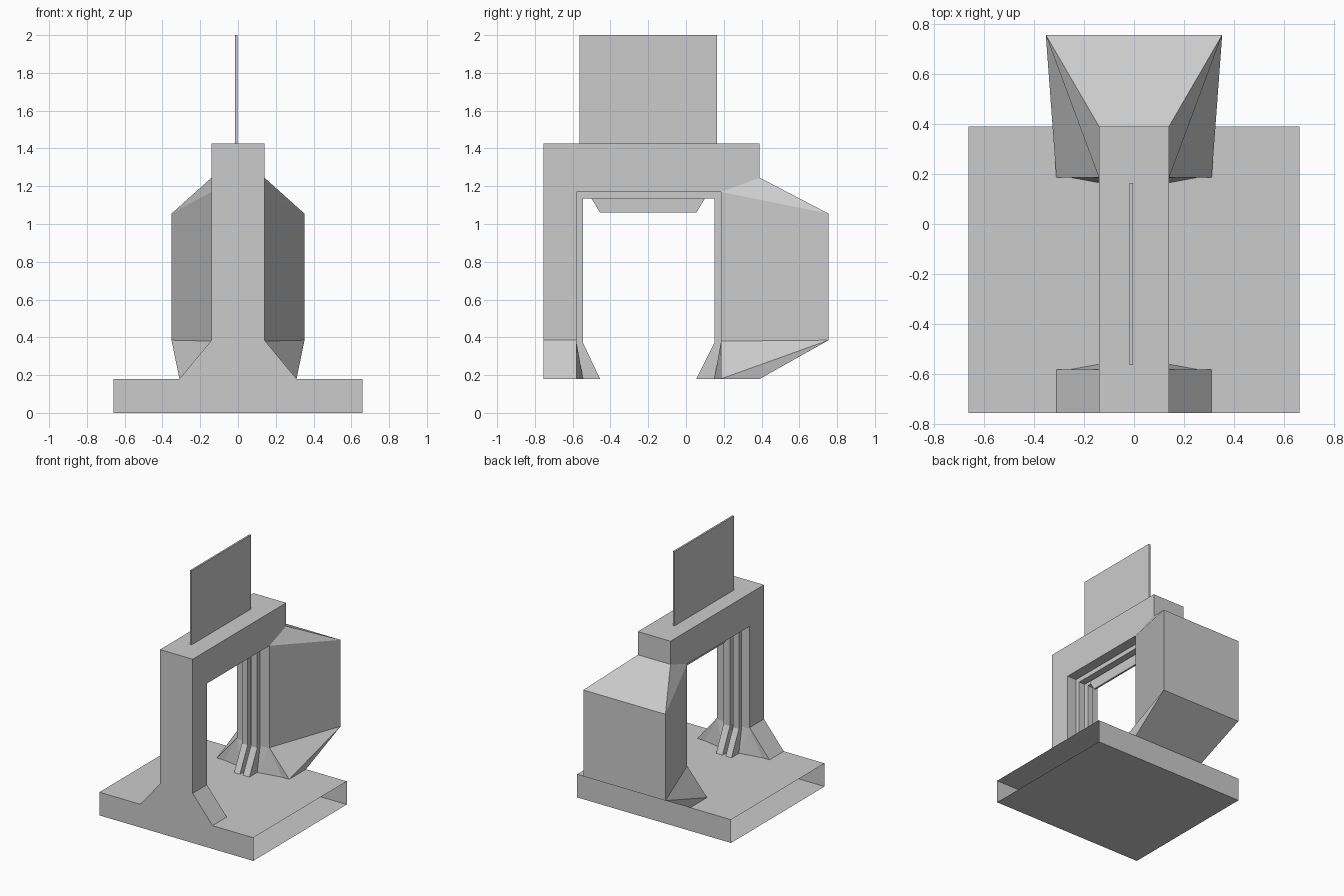
import bpy, bmesh, math

if "Cube" in bpy.data.objects:
    bpy.data.objects.remove(bpy.data.objects["Cube"])


def make(name, verts, faces):
    """Mesh object with consistent outward normals."""
    me = bpy.data.meshes.new(name)
    me.from_pydata(verts, [], faces)
    bm = bmesh.new()
    bm.from_mesh(me)
    bmesh.ops.recalc_face_normals(bm, faces=bm.faces)
    bm.to_mesh(me)
    bm.free()
    ob = bpy.data.objects.new(name, me)
    bpy.context.collection.objects.link(ob)
    return ob


def prism(name, profile, axis, lo, hi, caps=True):
    """Extrude a 2D profile along axis 'x' (profile is y,z) or 'y' (profile is x,z)."""
    n = len(profile)
    verts = [(d, a, b) if axis == 'x' else (a, d, b) for d in (lo, hi) for a, b in profile]
    faces = [(i, (i + 1) % n, n + (i + 1) % n, n + i) for i in range(n)]
    if caps:
        faces += [tuple(range(n)), tuple(range(n, 2 * n))]
    return make(name, verts, faces)


def rect(a0, a1, b0, b1):
    return [(a0, b0), (a1, b0), (a1, b1), (a0, b1)]


Y0, Y1 = -0.755, 0.39          # front and back of base and lintel
IN0, IN1 = -0.58, 0.185        # inner faces of the two pillars
W, FOOT, BZ = 0.14, 0.31, 0.18  # pillar half width, flared half width, base height

# Base slab, open at the left and right ends
prism("base", rect(Y0, Y1, 0, BZ), 'x', -0.66, 0.66, caps=False)

# Front pillar with flared foot
prism("front_pillar", [(-FOOT, BZ), (FOOT, BZ), (W, 0.385), (W, 1.17), (-W, 1.17), (-W, 0.385)],
      'y', Y0, IN0)

# Lintel across the top
prism("lintel", rect(Y0, Y1, 1.17, 1.425), 'x', -W, W)

# Twin guide rails lining the opening, with splayed feet and a slot between them
rail = [(IN0, BZ), (-0.455, BZ), (-0.545, 0.37), (-0.545, 1.135), (0.15, 1.135), (0.15, 0.37),
        (0.055, BZ), (IN1, BZ), (IN1, 1.17), (IN0, 1.17)]
prism("guide_rail_left", rail, 'x', -0.072, -0.022)
prism("guide_rail_right", rail, 'x', 0.005, 0.06)

# Sliding gate plate with tapered lower end
prism("gate_plate", [(-0.455, 1.06), (0.055, 1.06), (0.163, 1.24), (0.163, 2.0),
                     (-0.563, 2.0), (-0.563, 1.24)], 'x', -0.017, -0.003)

# Shallow wedges at the inner foot of each pillar
for name, y, d in (("front_foot_wedge", IN0, 0.035), ("back_foot_wedge", IN1, -0.035)):
    make(name,
         [(-W, y, 0.375), (W, y, 0.375), (0.25, y, BZ), (0.06, y + d, BZ), (-0.06, y + d, BZ), (-0.25, y, BZ)],
         [(0, 1, 3, 4), (1, 2, 3), (0, 4, 5)])

# Rear pillar and its widening buttress: half the corners, mirrored in x
half = [(W, IN1, 1.17), (W, IN1, 0.38), (FOOT, IN1, BZ), (FOOT, Y1, BZ),
        (W, Y1, 1.245), (0.352, 0.755, 1.055), (0.352, 0.755, 0.385)]
n = len(half)
verts = half + [(-x, y, z) for x, y, z in half]
side = [(0, 1, 6, 5), (0, 5, 4), (1, 2, 6), (2, 3, 6)]
faces = side + [tuple(i + n for i in f) for f in side]
# strips joining the two halves: inner face, slope, back, underside
faces += [(a, b, b + n, a + n) for a, b in ((0, 1), (1, 2), (2, 3), (3, 6), (6, 5), (5, 4), (4, 0))]
buttress = make("rear_buttress", verts, faces)
bpy.context.view_layer.objects.active = buttress
buttress.select_set(True)
bpy.ops.object.shade_smooth_by_angle(angle=math.radians(25))
